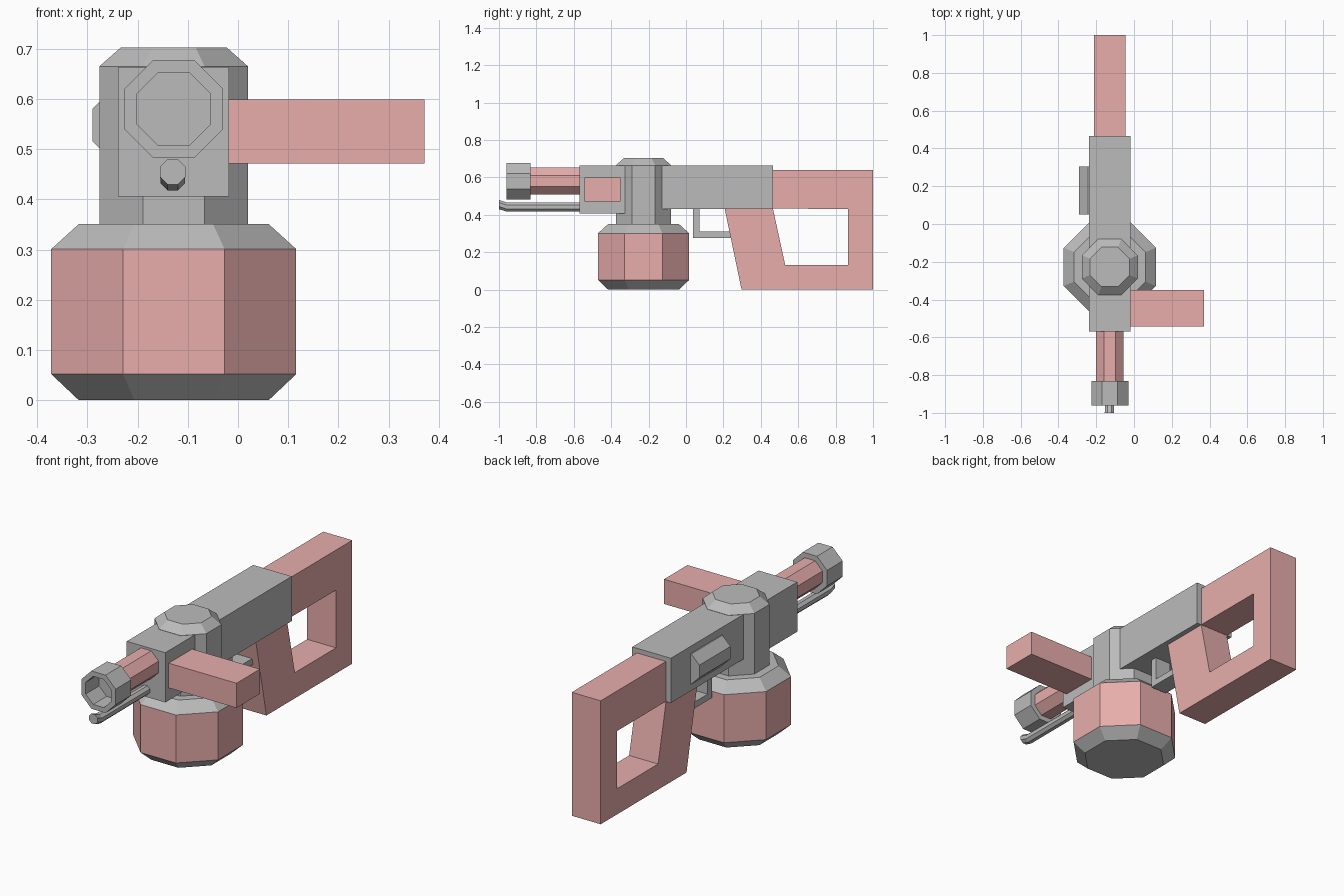
import bpy, bmesh, math

if "Cube" in bpy.data.objects:
    bpy.data.objects.remove(bpy.data.objects["Cube"])

CX = -0.128      # centre plane of the device
TY = -0.227      # vertical axis of tank and drum

pink = bpy.data.materials.new("pink")
pink.diffuse_color = (0.8, 0.42, 0.41, 1)
pink.use_nodes = True
pink.node_tree.nodes["Principled BSDF"].inputs["Base Color"].default_value = pink.diffuse_color
grey = bpy.data.materials.new("grey")
grey.diffuse_color = (0.5, 0.5, 0.5, 1)
grey.use_nodes = True
grey.node_tree.nodes["Principled BSDF"].inputs["Base Color"].default_value = grey.diffuse_color


def finish(name, bm, mats):
    bmesh.ops.recalc_face_normals(bm, faces=bm.faces)
    mesh = bpy.data.meshes.new(name)
    bm.to_mesh(mesh)
    bm.free()
    for m in mats:
        mesh.materials.append(m)
    obj = bpy.data.objects.new(name, mesh)
    bpy.context.collection.objects.link(obj)
    return obj


def octagon_loft(name, rings, axis, mats=(grey,), pink_bands=()):
    """Rings are (centre, apothem); axis is 'Y' or 'Z'. Capped at both ends."""
    bm = bmesh.new()
    loops = []
    for (x, y, z), apothem in rings:
        r = apothem / math.cos(math.pi / 8)
        loop = []
        for i in range(8):
            a = math.pi / 8 + i * math.pi / 4
            u, v = r * math.cos(a), r * math.sin(a)
            co = (x + u, y + v, z) if axis == 'Z' else (x + u, y, z + v)
            loop.append(bm.verts.new(co))
        loops.append(loop)
    for k, (a, b) in enumerate(zip(loops, loops[1:])):
        for i in range(8):
            j = (i + 1) % 8
            f = bm.faces.new((a[i], a[j], b[j], b[i]))
            f.material_index = 1 if k in pink_bands else 0
    bm.faces.new(loops[0])
    bm.faces.new(loops[-1])
    return finish(name, bm, mats)


def side_profile(name, points, half_width, mat):
    """Extrude a (y, z) outline across the centre plane."""
    bm = bmesh.new()
    face = bm.faces.new([bm.verts.new((CX - half_width, y, z)) for y, z in points])
    ext = bmesh.ops.extrude_face_region(bm, geom=[face])
    for v in ext["geom"]:
        if isinstance(v, bmesh.types.BMVert):
            v.co.x = CX + half_width
    return finish(name, bm, [mat])


def box(name, x, y, z, mat):
    bm = bmesh.new()
    bmesh.ops.create_cube(bm, size=1)
    for v in bm.verts:
        v.co = [lim[0] if c < 0 else lim[1] for c, lim in zip(v.co, (x, y, z))]
    return finish(name, bm, [mat])


# Round tank under the body, pink wall with grey bevelled ends
octagon_loft("tank", [((CX, TY, z), a) for z, a in
                      ((0, 0.189), (0.052, 0.244), (0.301, 0.244), (0.351, 0.189))],
             'Z', (grey, pink), pink_bands=(1,))

# Upright drum joining tank and body
octagon_loft("drum", [((CX, TY, z), a) for z, a in
                      ((0.35, 0.148), (0.665, 0.148), (0.703, 0.105))], 'Z')

# Body blocks in front of and behind the drum
box("front_body", (-0.239, -0.018), (-0.57, TY), (0.406, 0.664), grey)
box("rear_body", (-0.239, -0.018), (TY, 0.466), (0.432, 0.664), grey)

# Stock and slanted grip in one outline
side_profile("stock", [(0.465, 0.64), (1, 0.64), (1, 0), (0.297, 0), (0.207, 0.432),
                       (0.465, 0.432), (0.53, 0.133), (0.867, 0.133),
                       (0.867, 0.432), (0.465, 0.433)], 0.083, pink)

# Finger guard
side_profile("finger_guard", [(0.037, 0.44), (0.037, 0.277), (0.242, 0.277), (0.235, 0.31),
                              (0.071, 0.31), (0.071, 0.44)], 0.046, grey)

# Side handle
box("side_handle", (-0.03, 0.371), (-0.542, -0.35), (0.471, 0.599), pink)

# Half-sunk pod on the left of the body
octagon_loft("side_pod", [((-0.212, y, 0.548), 0.078) for y in (0.05, 0.305)], 'Y')

# Tube and hollow end collar
octagon_loft("tube", [((CX, y, 0.58), 0.072) for y in (-0.56, -0.84)], 'Y', (pink,))
octagon_loft("collar", [((CX, y, 0.58), a) for y, a in
                        ((-0.832, 0.098), (-0.96, 0.098), (-0.96, 0.073), (-0.85, 0.073))], 'Y')

# Thin lower rod with upturned tip
octagon_loft("lower_rod", [((-0.13, y, z), a) for y, z, a in
                           ((-0.56, 0.442, 0.023), (-0.96, 0.442, 0.024),
                            (-1.0, 0.455, 0.025))], 'Y')
